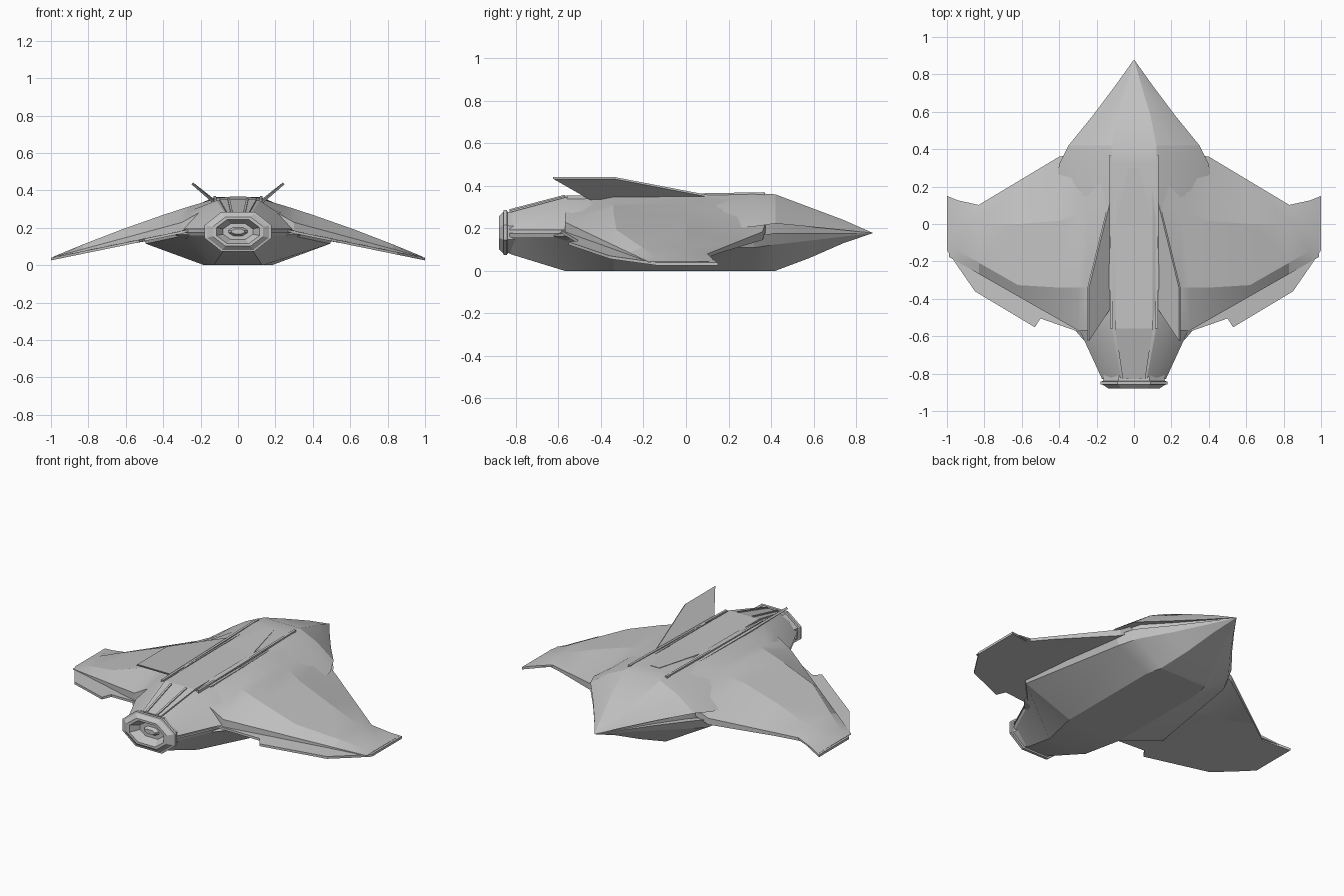
import bpy, bmesh, math

old_cube = bpy.data.objects.get("Cube")
if old_cube:
    bpy.data.objects.remove(old_cube, do_unlink=True)

hull_grey = bpy.data.materials.new("hull_grey")
hull_grey.use_nodes = True
grey = (0.55, 0.55, 0.55, 1)
hull_grey.diffuse_color = grey
hull_grey.node_tree.nodes["Principled BSDF"].inputs["Base Color"].default_value = grey


def loft(name, rows, mirror=False, smooth_angle=0):
    """Skin a list of equal-length closed sections and cap both ends."""
    bm = bmesh.new()
    grid = [[bm.verts.new(point) for point in row] for row in rows]
    count = len(grid[0])
    for first, second in zip(grid, grid[1:]):
        for i in range(count):
            j = (i + 1) % count
            bm.faces.new((first[i], first[j], second[j], second[i]))
    bm.faces.new(grid[0])
    bm.faces.new(grid[-1])
    bmesh.ops.remove_doubles(bm, verts=bm.verts, dist=0.0004)
    bmesh.ops.recalc_face_normals(bm, faces=bm.faces)
    mesh = bpy.data.meshes.new(name)
    bm.to_mesh(mesh)
    bm.free()
    mesh.materials.append(hull_grey)
    part = bpy.data.objects.new(name, mesh)
    bpy.context.collection.objects.link(part)
    if mirror:
        part.modifiers.new("Mirror", 'MIRROR')
    if smooth_angle:
        bpy.ops.object.select_all(action='DESELECT')
        part.select_set(True)
        bpy.context.view_layer.objects.active = part
        bpy.ops.object.shade_smooth_by_angle(angle=math.radians(smooth_angle))


def strip(name, path, mirror=False):
    """Flat bar along y; path holds y, centre x, top z and half width."""
    depth = 0.025
    loft(name, [[(x - half, y, top), (x + half, y, top),
                 (x + half, y, top - depth), (x - half, y, top - depth)]
                for y, x, top, half in path], mirror)


# Fuselage: spine, shoulder, slotted chine and flat keel follow from four values
def hull_section(y, top, chine, keel):
    gap = min(0.045, (0.88 - y) / 10) if y > 0 else 0.015
    chine_z = 0.178 - 0.3 * max(0, chine - 0.35)
    lip_z = chine_z + gap
    spine = min(0.12, chine * 0.4)
    shoulder_z = lip_z + (top - lip_z) * 0.62
    half = [(spine, top), ((spine + chine) / 2, shoulder_z), (chine, lip_z),
            (chine - gap, lip_z), (chine - gap, chine_z), (chine, chine_z),
            (chine - gap / 2, chine_z - gap * 1.2), (min(0.18, chine * 0.45), keel)]
    return [(x, y, z) for x, z in half] + [(-x, y, z) for x, z in reversed(half)]


stations = ((0.88, 0.178, 0, 0.178), (0.74, 0.24, 0.1, 0.13), (0.58, 0.3, 0.22, 0.06),
            (0.42, 0.36, 0.35, 0), (0.32, 0.366, 0.4, 0), (-0.34, 0.347, 0.5, 0),
            (-0.57, 0.345, 0.29, 0), (-0.83, 0.275, 0.17, 0.08))
loft("fuselage", [hull_section(*station) for station in stations], smooth_angle=18)


# Wing planform and height rules, as functions of span
def wing_plane(x):
    return 0.26 - 0.22 * x


def wing_crest(x):
    return 0.39 - 0.27 * x - 0.08 * x * x


def leading_edge(x):
    return min(0.38, max(0.6 - 0.6 * x, 0.4 * x - 0.25))


def trailing_edge(x):
    if x < 0.52:
        return 0.35 * x - 0.68
    return max(0.6 * x - 0.87, 1.5 * x - 1.64)


# Thin wing blade
def blade_section(x):
    front, rear, top = leading_edge(x), trailing_edge(x), wing_plane(x)
    bottom = top - 0.014
    rear_drop = 0.015 * (1 - x)
    return [(x, front, top), (x, rear, top - rear_drop),
            (x, rear, bottom - rear_drop), (x, front, bottom)]


loft("wing_blade", [blade_section(x) for x in (0.2, 0.4, 0.47, 0.5, 0.53, 0.85, 0.94, 1)], mirror=True)


# Thick upper panel blending into the spine and ending in a rear step
def panel_section(x):
    front = leading_edge(x)
    rear = max(-0.57, 0.57 * x - 0.74)
    front_z = wing_plane(x) + 0.02 * (1 - x) + max(0, 0.4 - x) * 0.35
    rear_z = wing_plane(x) + 0.05 * (1 - x) + max(0, 0.3 - x) * 0.3
    depth = 0.06 * (1.05 - x)
    mid_front = max(0, 0.15 - x / 3)
    mid_rear = max(-0.34, rear + 0.06)
    return [(x, front, front_z), (x, mid_front, wing_crest(x)), (x, mid_rear, wing_crest(x)),
            (x, rear, rear_z), (x, rear, rear_z - depth), (x, front, front_z - depth)]


loft("wing_panel", [panel_section(x) for x in (0.1, 0.25, 0.3, 0.4, 0.62, 0.83, 0.94, 0.99)],
     mirror=True, smooth_angle=12)

# Canted tail fins
fin_outline = ((0.125, 0.13, 0.352), (0.24, -0.34, 0.442), (0.24, -0.625, 0.442), (0.125, -0.45, 0.342))
loft("tail_fin", [[(x + skin, y, z - skin) for x, y, z in fin_outline] for skin in (0, 0.009)], mirror=True)

# Raised spine deck, side rails and tail ribs
strip("spine_deck", ((0.3, 0, 0.368, 0.03), (0, 0, 0.36, 0.1), (-0.56, 0, 0.355, 0.1), (-0.83, 0, 0.284, 0.06)))
strip("spine_rail", ((0.37, 0.125, 0.37, 0.007), (-0.56, 0.12, 0.354, 0.007)), mirror=True)
strip("tail_rib", ((-0.57, 0.05, 0.358, 0.006), (-0.83, 0.035, 0.29, 0.006)), mirror=True)


# Small pointed fairings where the wing meets the tail
def fairing_section(y, x, half):
    return [(x - half, y, 0.165), (x, y, 0.165 + half / 2), (x + half, y, 0.165), (x, y, 0.165 - half / 2)]


loft("wing_root_fairing", [fairing_section(-0.4, 0.33, 0.06), fairing_section(-0.55, 0.28, 0.05),
                           fairing_section(-0.62, 0.25, 0.02)], mirror=True)


# Octagonal exhaust nozzle with a recessed core
def nozzle_ring(y, width):
    height = width * 0.65 - 0.01
    right = [(width / 2, height), (width, height / 3), (width, -height / 3), (width / 2, -height)]
    left = [(-x, z) for x, z in reversed(right)]
    return [(x, y, z + 0.18) for x, z in right + left]


nozzle_profile = ((-0.79, 0.16), (-0.84, 0.165), (-0.842, 0.178), (-0.858, 0.178), (-0.86, 0.165),
                  (-0.88, 0.135), (-0.88, 0.115), (-0.83, 0.08), (-0.83, 0.05), (-0.85, 0.035))
loft("nozzle", [nozzle_ring(*ring) for ring in nozzle_profile])
